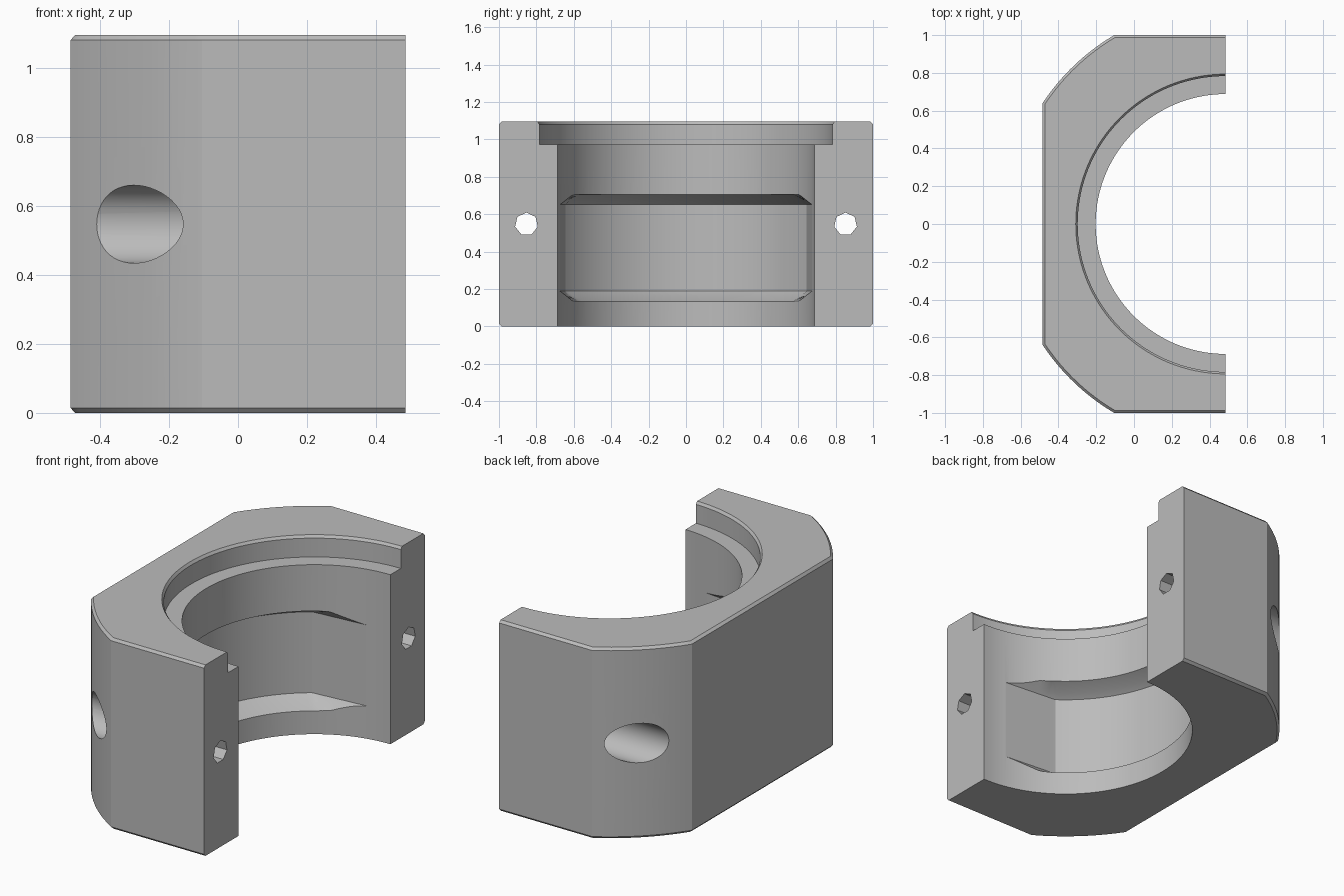
import bpy, bmesh
from math import sin, cos, pi, sqrt, asin, radians

if "Cube" in bpy.data.objects:
    bpy.data.objects.remove(bpy.data.objects["Cube"])

HALF_X, HEIGHT = 0.485, 1.095
MID_Z = 0.547

steel = bpy.data.materials.new("plain_grey")
steel.use_nodes = True
GREY = (0.5, 0.5, 0.5, 1)
steel.diffuse_color = GREY
steel.node_tree.nodes["Principled BSDF"].inputs["Base Color"].default_value = GREY


def stack(name, rings):
    """Solid skinned over closed rings that share a point count."""
    bm = bmesh.new()
    loops = [[bm.verts.new(p) for p in ring] for ring in rings]
    n = len(loops[0])
    for a, b in zip(loops, loops[1:]):
        for i in range(n):
            j = (i + 1) % n
            bm.faces.new((a[i], a[j], b[j], b[i]))
    bm.faces.new(loops[0][::-1])
    bm.faces.new(loops[-1])
    bmesh.ops.recalc_face_normals(bm, faces=bm.faces)
    mesh = bpy.data.meshes.new(name)
    bm.to_mesh(mesh)
    bm.free()
    mesh.materials.append(steel)
    ob = bpy.data.objects.new(name, mesh)
    bpy.context.collection.objects.link(ob)
    return ob


def outer_ring(z, inset):
    """Plan of the half block: flat sides, flat back, arced corners."""
    w, y, r = 2 * HALF_X - inset, 1 - inset, 1.161 - inset
    start, end = asin(y / r), asin(sqrt(r * r - w * w) / r)
    arc = [start + (end - start) * i / 16 for i in range(17)]
    side = [(HALF_X, y)] + [(HALF_X - r * cos(t), r * sin(t)) for t in arc]
    return [(x, v, z) for x, v in side] + [(x, -v, z) for x, v in reversed(side)]


def circle_z(r, z, n=160):
    return [(HALF_X + r * cos(2 * pi * i / n), r * sin(2 * pi * i / n), z) for i in range(n)]


def circle_x(x, y, r, n):
    return [(x, y + r * sin(2 * pi * i / n), MID_Z + r * cos(2 * pi * i / n)) for i in range(n)]


def pocket_ring(z, radius, half_width):
    """Arc about the bore axis, clipped by slightly tapered end walls."""
    pts = []
    for i in range(121):
        t = -pi / 2 + pi * i / 120
        r = min(radius, half_width / (abs(sin(t)) + 0.09 * cos(t)))
        pts.append((HALF_X - r * cos(t), r * sin(t), z))
    return pts


# Main block with chamfered top and bottom rim
block = stack("half_clamp_block", [
    outer_ring(0, 0.013), outer_ring(0.014, 0),
    outer_ring(HEIGHT - 0.014, 0), outer_ring(HEIGHT, 0.013)])

# Stepped bore and the recess inside it
cutters = [
    stack("bore_cutter", [circle_z(r, z) for r, z in (
        (0.688, -0.1), (0.688, 0.972), (0.783, 0.972), (0.783, 1.08), (0.804, 1.11))]),
    stack("recess_cutter", [pocket_ring(*s) for s in (
        (0.13, 0.68, 0.63), (0.165, 0.76, 0.665), (0.188, 0.795, 0.686),
        (0.652, 0.795, 0.686), (0.675, 0.76, 0.665), (0.71, 0.68, 0.63))]),
]

# Bolt holes with wide counterbores from the corner faces
for side, y in (("left", 0.853), ("right", -0.853)):
    cutters.append(stack(side + "_bolt_cutter", [circle_x(x, y, 0.062, 7) for x in (-0.7, 0.7)]))
    cutters.append(stack(side + "_counterbore_cutter", [circle_x(x, y, 0.113, 48) for x in (-0.7, 0.05)]))

bpy.context.view_layer.objects.active = block
for cutter in cutters:
    cutter.hide_render = True
    mod = block.modifiers.new(cutter.name, "BOOLEAN")
    mod.operation, mod.solver, mod.object = "DIFFERENCE", "EXACT", cutter
    bpy.ops.object.modifier_apply(modifier=mod.name)
for cutter in cutters:
    bpy.data.objects.remove(cutter)

# Smooth curved walls, crisp edges
for ob in bpy.context.selected_objects:
    ob.select_set(False)
block.select_set(True)
bpy.ops.object.shade_smooth_by_angle(angle=radians(25))
